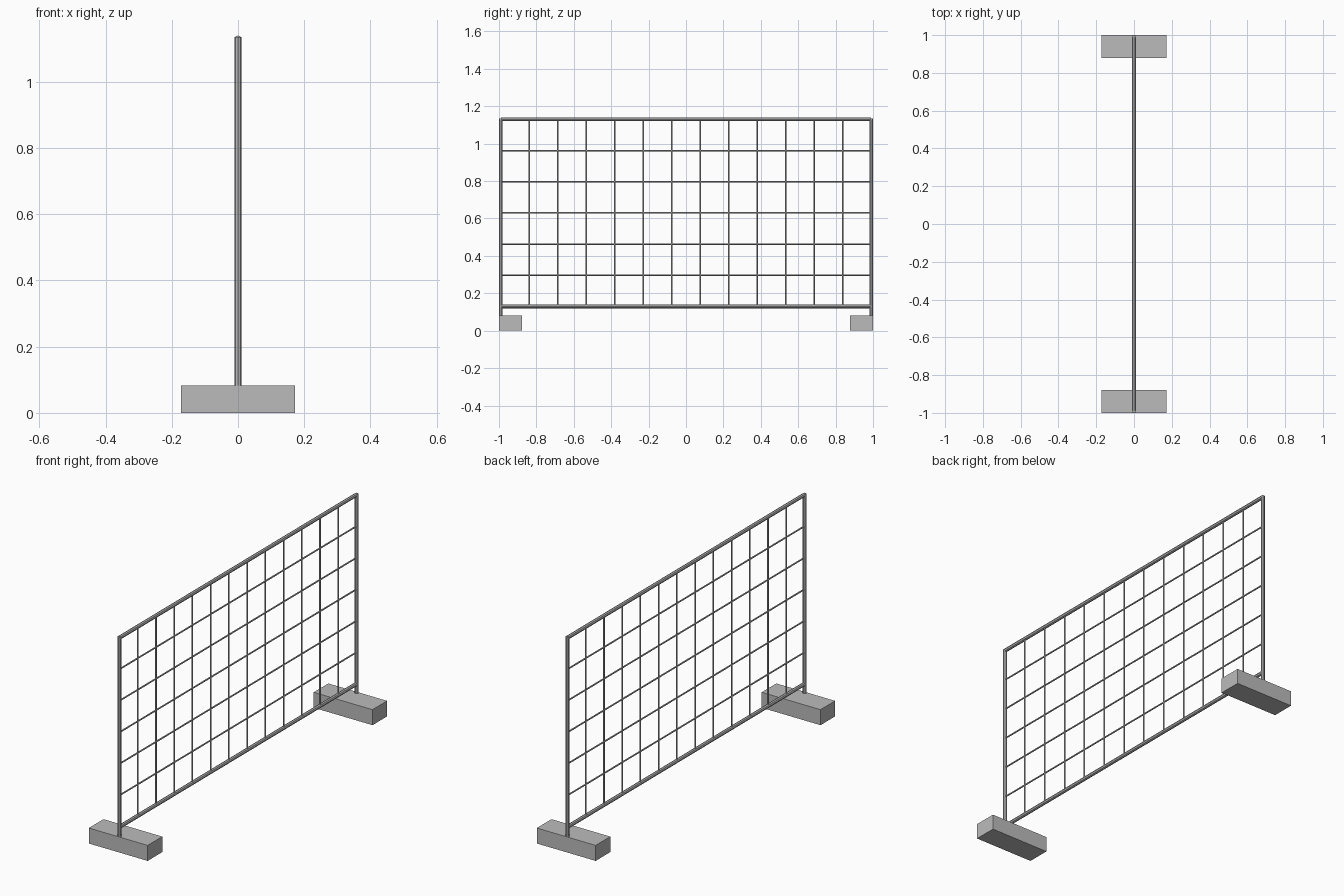
import bpy
from mathutils import Vector

cube = bpy.data.objects.get("Cube")
if cube:
    bpy.data.objects.remove(cube, do_unlink=True)


def make_material(name, value):
    mat = bpy.data.materials.new(name)
    mat.use_nodes = True
    color = (value, value, value, 1)
    mat.diffuse_color = color
    mat.node_tree.nodes["Principled BSDF"].inputs["Base Color"].default_value = color
    return mat


grey = make_material("plain grey", 0.5)

HALF = 0.99            # post centre line
LOW, HIGH = 0.13, 1.13  # rail centre lines
TUBE, WIRE = 0.01, 0.004


def bar(name, start, end, radius, sides=8):
    """Straight faceted tube between two points."""
    start, end = Vector(start), Vector(end)
    axis = end - start
    bpy.ops.mesh.primitive_cylinder_add(
        vertices=sides, radius=radius, depth=axis.length,
        location=(start + end) / 2,
        rotation=axis.to_track_quat("Z", "Y").to_euler())
    obj = bpy.context.object
    obj.name = name
    obj.data.materials.append(grey)


def block(name, location, size):
    bpy.ops.mesh.primitive_cube_add(size=1, location=location)
    obj = bpy.context.object
    obj.name = name
    obj.scale = size
    obj.data.materials.append(grey)


# Posts and foot blocks at both ends
for side, label in ((-1, "front"), (1, "back")):
    bar(label + "_post", (0, side * HALF, 0.07), (0, side * HALF, 1.135), TUBE)
    block(label + "_foot", (0, side * 0.939, 0.041), (0.344, 0.122, 0.082))

# Top and bottom rails
for z, label in ((LOW, "bottom_rail"), (HIGH, "top_rail")):
    bar(label, (0, -HALF, z), (0, HALF, z), TUBE)

# Wire grid
COLUMNS, ROWS = 13, 6
for i in range(1, COLUMNS):
    y = -HALF + 2 * HALF * i / COLUMNS
    bar(f"upright_wire_{i}", (0, y, LOW), (0, y, HIGH), WIRE)
for i in range(1, ROWS):
    z = LOW + (HIGH - LOW) * i / ROWS
    bar(f"cross_wire_{i}", (0, -HALF, z), (0, HALF, z), WIRE)
